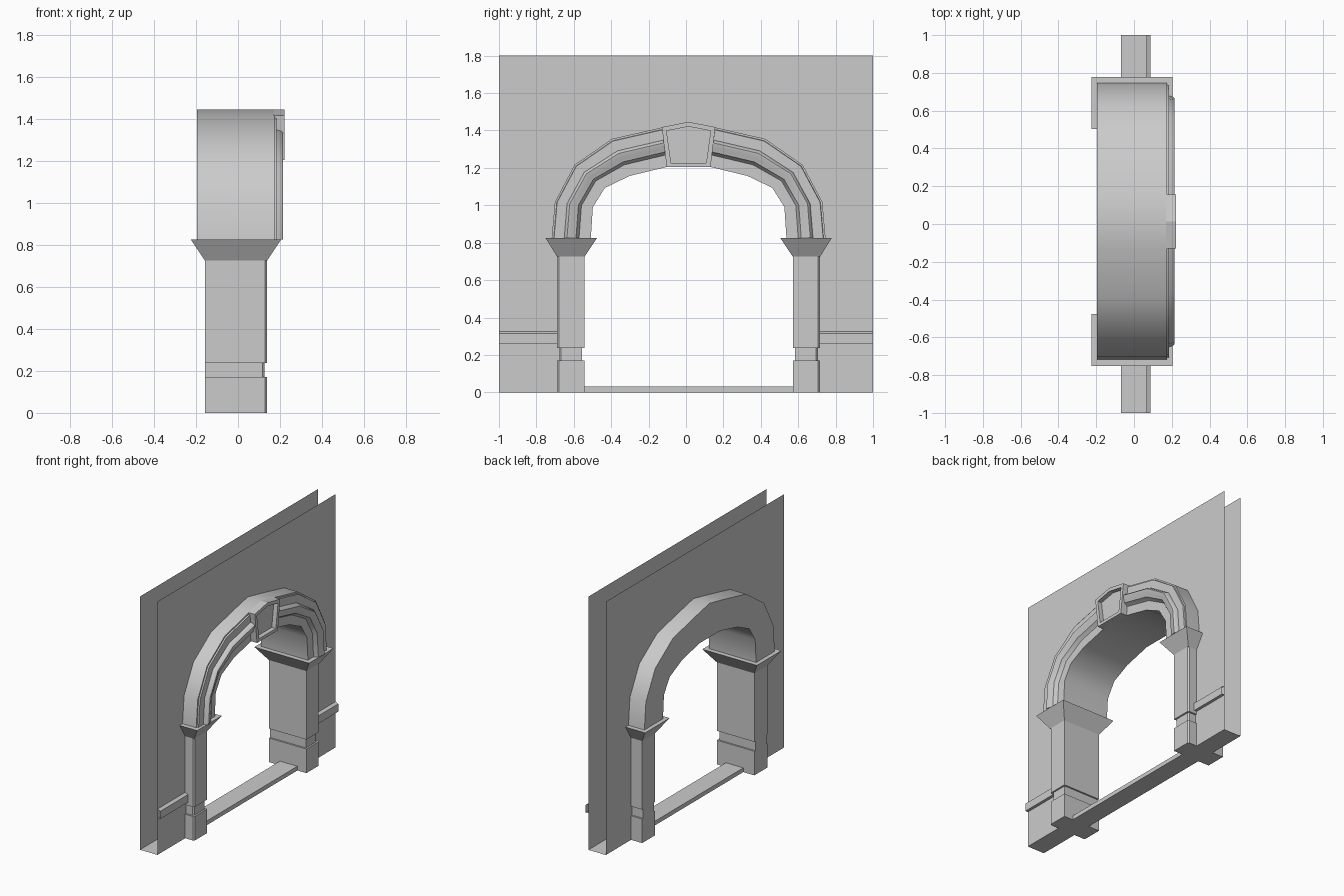
import bpy, bmesh, math

if "Cube" in bpy.data.objects:
    bpy.data.objects.remove(bpy.data.objects["Cube"])

CY = 0.014                     # centre of the opening along y
X0, X1 = -0.07, 0.067          # wall sheet positions
# half-arch outlines (offset from centre, z), springing to crown
OUTER = [(.732, .825), (.715, 1.018), (.61, 1.216), (.41, 1.355), (.143, 1.416), (0, 1.446)]
INNER = [(.523, .825), (.512, .99), (.448, 1.093), (.315, 1.157), (.117, 1.205), (0, 1.205)]


def finish(name, bm, smooth=False):
    bmesh.ops.recalc_face_normals(bm, faces=bm.faces)
    me = bpy.data.meshes.new(name)
    bm.to_mesh(me)
    bm.free()
    ob = bpy.data.objects.new(name, me)
    bpy.context.collection.objects.link(ob)
    if smooth:
        bpy.ops.object.select_all(action='DESELECT')
        ob.select_set(True)
        bpy.context.view_layer.objects.active = ob
        bpy.ops.object.shade_smooth_by_angle(angle=math.radians(35))
    return ob


def loft(name, loops, closed=True, caps=True, smooth=False):
    """Skin a series of equal-length point loops."""
    bm = bmesh.new()
    rows = [[bm.verts.new(p) for p in loop] for loop in loops]
    n = len(rows[0])
    for a, b in zip(rows, rows[1:]):
        for i in range(n if closed else n - 1):
            j = (i + 1) % n
            bm.faces.new((a[i], a[j], b[j], b[i]))
    if caps:
        bm.faces.new(rows[0])
        bm.faces.new(rows[-1])
    return finish(name, bm, smooth)


def sheet(name, pts):
    bm = bmesh.new()
    bm.faces.new([bm.verts.new(p) for p in pts])
    return finish(name, bm)


def section(o, i, s, profile):
    """Arch cross-section: profile of (fraction outer->inner, x)."""
    return [(x, CY + s * (o[0] + (i[0] - o[0]) * t), o[1] + (i[1] - o[1]) * t) for t, x in profile]


# Wall sheets with the opening cut behind the arch and piers
half = [((o[0] + i[0]) / 2, (o[1] + i[1]) / 2) for o, i in zip(OUTER, INNER)]
edge = ([(CY + .63, 0)] + [(CY + h, z) for h, z in half]
        + [(CY - h, z) for h, z in half[-2::-1]] + [(CY - .63, 0)])
outline = [(-1, 0), (-1, 1.8), (1, 1.8), (1, 0)] + edge
for name, x in (("wall_front_sheet", X1), ("wall_back_sheet", X0)):
    sheet(name, [(x, y, z) for y, z in outline])
sheet("wall_floor", [(X0, -1, 0), (X1, -1, 0), (X1, 1, 0), (X0, 1, 0)])

# Threshold between the piers
loft("threshold", [[(X0, y, 0), (X1, y, 0), (X1, y, .03), (X0, y, .03)]
                   for y in (CY - .56, CY + .56)])

# Arch body
body = [(0, -.195), (0, .174), (1, .174), (1, -.195)]
pairs = list(zip(OUTER, INNER))
loops = [section(o, i, -1, body) for o, i in pairs]
loops += [section(o, i, 1, body) for o, i in pairs[-2::-1]]
loft("arch_body", loops, smooth=True)

# Raised moulding on both arch haunches
mould = [(.05, .174), (.06, .184), (.32, .184), (.35, .207), (.39, .215), (.48, .211),
         (.56, .203), (.62, .20), (.66, .185), (.70, .174)]
for s, side in ((-1, "left"), (1, "right")):
    loft("arch_moulding_" + side, [section(o, i, s, mould) for o, i in pairs[:5]],
         smooth=True)

# Keystone with a sunk panel
key = [(-.117, 1.205), (.117, 1.205), (.143, 1.418), (0, 1.446), (-.143, 1.418)]
panel = [(-.094, 1.227), (.094, 1.227), (.118, 1.398), (0, 1.421), (-.118, 1.398)]
loft("keystone", [[(x, CY + h, z) for h, z in shape] for shape, x in
                  ((key, .17), (key, .222), (panel, .222), (panel, .19))])

for s, side in ((-1, "left"), (1, "right")):
    # Pier with chamfered corner and recessed base band
    loops = []
    for z, d in ((0, 0), (.171, 0), (.171, .012), (.238, .012), (.238, 0), (.725, 0)):
        plan = [(.557 + d, -.157), (.703 - d, -.157), (.703 - d, .128 - d),
                (.693 - d, .138 - d), (.557 + d, .138 - d)]
        loops.append([(x, CY + s * h, z) for h, x in plan])
    loft("pier_" + side, loops)

    # Flared capital
    loft("capital_" + side, [
        [(x, CY + s * h, z) for h, x in ((a, c), (b, c), (b, d), (a, d))]
        for a, b, c, d, z in ((.557, .703, -.157, .138, .725), (.49, .765, -.224, .205, .825))])

    # Dado rail on the front sheet
    rail = [(X1, .26), (.088, .26), (.088, .315), (X1, .326)]
    loft("wall_rail_" + side, [[(x, y, z) for x, z in rail] for y in (s, CY + s * .70)],
         closed=False, caps=False)
